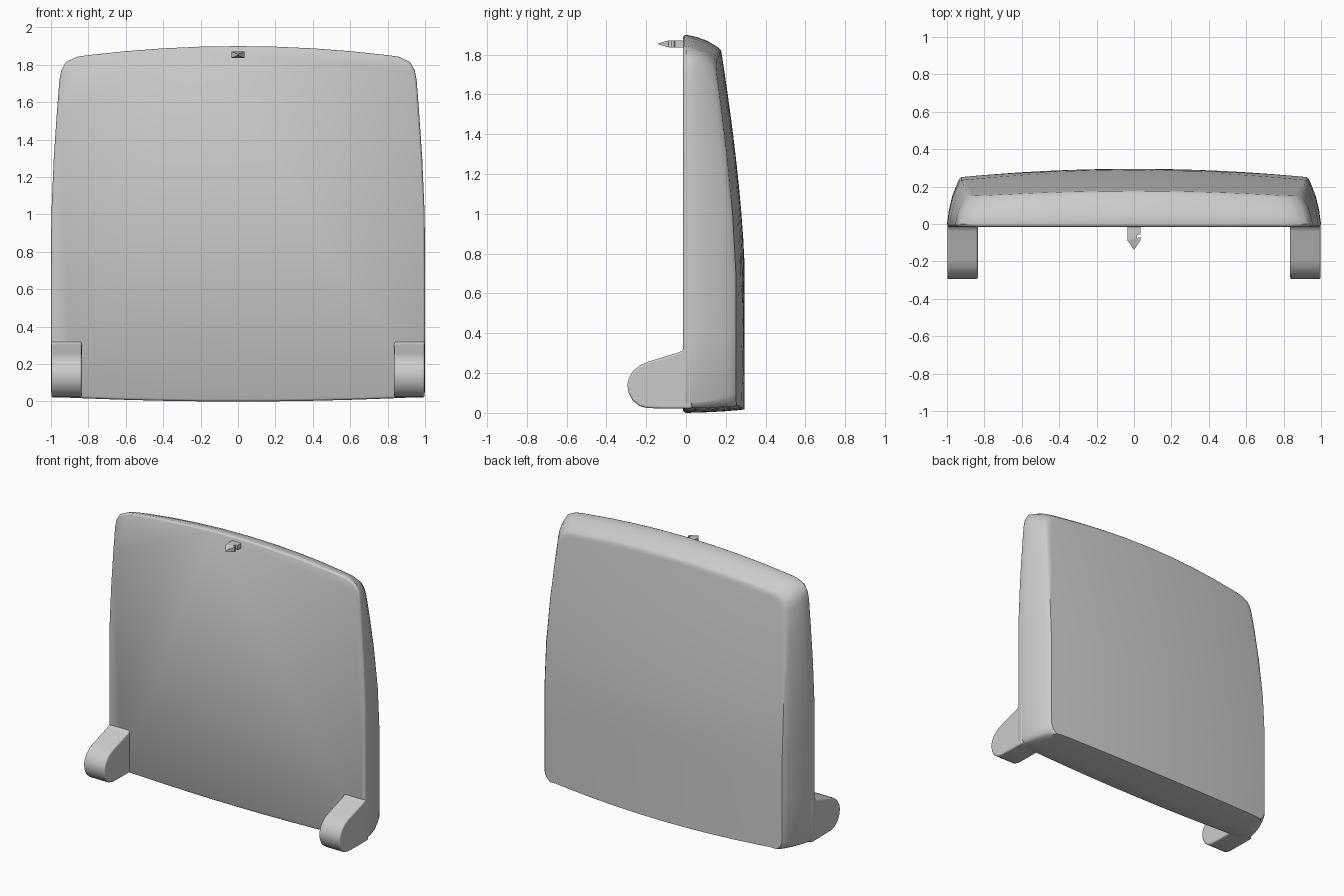
import bpy
import bmesh

if "Cube" in bpy.data.objects:
    bpy.data.objects.remove(bpy.data.objects["Cube"], do_unlink=True)

grey = bpy.data.materials.new("light_grey")
grey.use_nodes = True
COLOUR = (0.6, 0.6, 0.6, 1)
grey.diffuse_color = COLOUR
grey.node_tree.nodes["Principled BSDF"].inputs["Base Color"].default_value = COLOUR


def finish(bm, name, smooth_angle=None, bevel=0):
    """Turn a bmesh into a coloured, shaded object."""
    bmesh.ops.recalc_face_normals(bm, faces=bm.faces[:])
    mesh = bpy.data.meshes.new(name)
    bm.to_mesh(mesh)
    bm.free()
    mesh.materials.append(grey)
    obj = bpy.data.objects.new(name, mesh)
    bpy.context.collection.objects.link(obj)
    if bevel:
        mod = obj.modifiers.new("soft_edges", "BEVEL")
        mod.width = bevel
        mod.segments = 3
        mod.limit_method = "ANGLE"
        mod.angle_limit = 0.8
    if smooth_angle:
        bpy.ops.object.select_all(action="DESELECT")
        obj.select_set(True)
        bpy.context.view_layer.objects.active = obj
        bpy.ops.object.shade_smooth_by_angle(angle=smooth_angle)
    return obj


def back_depth(x, z):
    """Bowed back surface, leaning forward towards the top."""
    lean = max(0, (z - 0.7) / 1.13) ** 1.5
    return 0.295 - 0.12 * lean - 0.052 * x * x


def outline(bottom, side, top):
    """Closed outline: bottom arc, right side, top arc, then mirrored."""
    half = [(x, bottom + 0.025 * x * x) for x in (0, 0.2, 0.4, 0.6, 0.8, 0.9)]
    half += side
    half += [(x, top - 0.075 * x * x) for x in (0.8, 0.6, 0.4, 0.2, 0)]
    return half + [(-x, z) for x, z in half[-2:0:-1]]


front_side = [(0.97, 0.023), (0.99, 0.03), (1, 0.05), (1, 0.4), (1, 0.7), (0.998, 1),
              (0.985, 1.3), (0.968, 1.55), (0.955, 1.72), (0.945, 1.77),
              (0.92, 1.815), (0.86, 1.843)]
back_side = [(0.955, 0.035), (0.985, 0.06), (1, 0.1), (1, 0.4), (1, 0.7), (0.998, 1),
             (0.985, 1.3), (0.968, 1.53), (0.955, 1.66), (0.945, 1.7),
             (0.92, 1.74), (0.86, 1.763)]
front = outline(0, front_side, 1.9)
back = [(x * 0.925, z) for x, z in outline(0.018, back_side, 1.82)]


# Panel: flat front, tapering rounded walls, bowed back
def shrink(points, s):
    return [(x * s, 0.95 + (z - 0.95) * s) for x, z in points]


rings = []
for s, y in ((0.988, -0.015), (0.996, -0.01), (1, 0)):
    rings.append([(x, y, z) for x, z in shrink(front, s)])
for depth, inset in ((0.3, 0.14), (0.6, 0.38), (0.85, 0.7), (0.95, 0.86), (1, 1)):
    rings.append([(a[0] + (b[0] - a[0]) * inset, depth * back_depth(*b),
                   a[1] + (b[1] - a[1]) * inset) for a, b in zip(front, back)])
for s in (0.975, 0.93, 0.85, 0.75, 0.62, 0.5, 0.36, 0.2, 0.08):
    rings.append([(x, back_depth(x, z), z) for x, z in shrink(back, s)])

bm = bmesh.new()
loops = [[bm.verts.new(p) for p in ring] for ring in rings]
count = len(front)
for a, b in zip(loops, loops[1:]):
    for i in range(count):
        j = (i + 1) % count
        bm.faces.new((a[i], a[j], b[j], b[i]))
bm.faces.new(loops[0])
bm.faces.new(loops[-1])
finish(bm, "panel", 0.7)

# Hinge arms: side profile extruded across x
arm_profile = [(0.03, 0.33), (-0.012, 0.325), (-0.02, 0.312), (-0.04, 0.303), (-0.19, 0.257),
               (-0.23, 0.24), (-0.265, 0.212), (-0.287, 0.175), (-0.295, 0.14),
               (-0.288, 0.1), (-0.268, 0.062), (-0.235, 0.035), (-0.195, 0.024),
               (-0.1, 0.022), (0.03, 0.022)]
for side, name in ((1, "left_hinge_arm"), (-1, "right_hinge_arm")):
    bm = bmesh.new()
    face = bm.faces.new([bm.verts.new((side * 0.835, y, z)) for y, z in arm_profile])
    new = bmesh.ops.extrude_face_region(bm, geom=[face])["geom"]
    bmesh.ops.translate(bm, vec=(side * 0.163, 0, 0),
                        verts=[v for v in new if isinstance(v, bmesh.types.BMVert)])
    finish(bm, name, 0.7, 0.01)

# Latch pin: barbed plan shape, thinning to its tip
pin_plan = [(-0.035, 0), (0.035, 0), (0.035, -0.055), (0.015, -0.06), (0.015, -0.075),
            (0.035, -0.07), (0.035, -0.088), (0, -0.138), (-0.035, -0.088)]
bm = bmesh.new()
layers = []
for sign in (-1, 1):
    layers.append([bm.verts.new((x, y, 1.854 + sign * (0.003 if y < -0.1 else 0.017)))
                   for x, y in pin_plan])
bm.faces.new(layers[0])
bm.faces.new(layers[1])
for i in range(len(pin_plan)):
    j = (i + 1) % len(pin_plan)
    bm.faces.new((layers[0][i], layers[0][j], layers[1][j], layers[1][i]))
bmesh.ops.triangulate(bm, faces=[f for f in bm.faces if len(f.verts) > 4])
finish(bm, "latch_pin")
